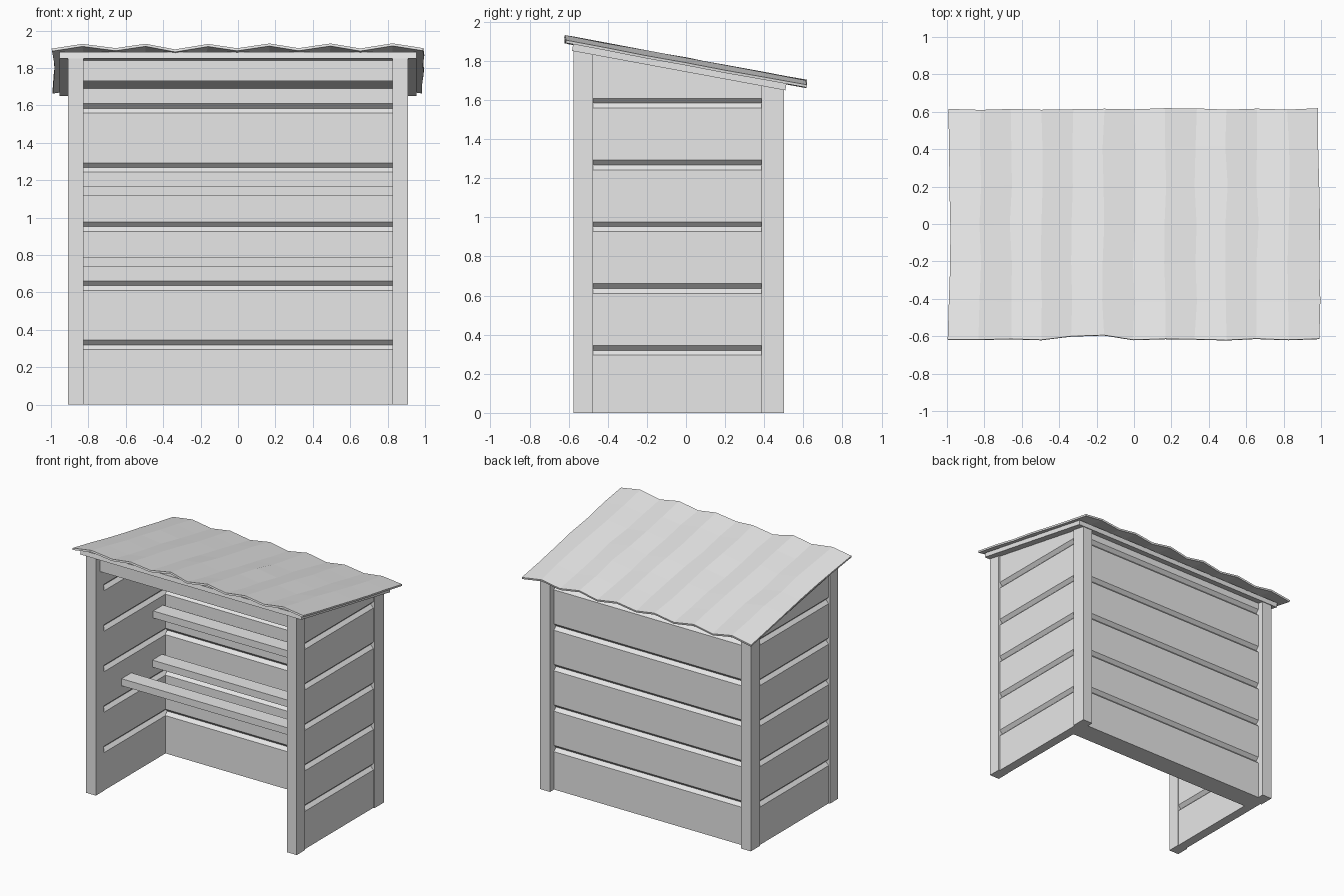
import bpy, bmesh, math, random
from mathutils import Vector

random.seed(4)
if "Cube" in bpy.data.objects:
    bpy.data.objects.remove(bpy.data.objects["Cube"])

SLOPE = -0.185                      # roof fall towards the back
FRONT, BACK = -0.575, 0.5
PITCH, FIRST, CHAMFER = 0.316, 0.32, 0.025

grey = bpy.data.materials.new("plain grey")
grey.use_nodes = True
grey.diffuse_color = (0.8, 0.8, 0.8, 1)
grey.node_tree.nodes["Principled BSDF"].inputs["Base Color"].default_value = (0.8, 0.8, 0.8, 1)


def eaves(y):
    """Height of the underside of the roof deck."""
    return 1.85 + SLOPE * (y - FRONT)


def finish(name, bm, clip=False):
    if clip:                        # trim the top to the roof slope
        geom = bm.verts[:] + bm.edges[:] + bm.faces[:]
        bmesh.ops.bisect_plane(bm, geom=geom, plane_co=(0, FRONT, eaves(FRONT)),
                               plane_no=(0, -SLOPE, 1), clear_outer=True)
        rim = [e for e in bm.edges if e.is_boundary]
        if rim:
            bmesh.ops.holes_fill(bm, edges=rim, sides=0)
    bmesh.ops.recalc_face_normals(bm, faces=bm.faces)
    mesh = bpy.data.meshes.new(name)
    bm.to_mesh(mesh)
    bm.free()
    mesh.materials.append(grey)
    ob = bpy.data.objects.new(name, mesh)
    bpy.context.collection.objects.link(ob)
    return ob


def prism(bm, ring, offset):
    """Extrude a ring of points into a closed solid."""
    face = bm.faces.new([bm.verts.new(p) for p in ring])
    res = bmesh.ops.extrude_face_region(bm, geom=[face])
    moved = [g for g in res["geom"] if isinstance(g, bmesh.types.BMVert)]
    bmesh.ops.translate(bm, verts=moved, vec=offset)
    if not face.is_valid or len(face.link_loops if hasattr(face, "link_loops") else face.loops) == 0:
        return


def box(name, x, y, z, clip=False):
    bm = bmesh.new()
    ring = [(x[0], y[0], z[0]), (x[1], y[0], z[0]), (x[1], y[1], z[0]), (x[0], y[1], z[0])]
    prism(bm, ring, Vector((0, 0, z[1] - z[0])))
    return finish(name, bm, clip)


def plank_wall(name, a, b, start, end, along_x):
    """Stacked planks with bevelled long edges, a..b thick, start..end long."""
    for i in range(6):
        low = 0 if i == 0 else FIRST + PITCH * (i - 1)
        high = 2.0 if i == 5 else FIRST + PITCH * i
        c0 = 0 if i == 0 else CHAMFER
        section = [(a, low + c0), (a + c0, low), (b - c0, low), (b, low + c0),
                   (b, high - CHAMFER), (b - CHAMFER, high),
                   (a + CHAMFER, high), (a, high - CHAMFER)]
        if i == 0:
            section = [(a, low), (b, low)] + section[4:]
        bm = bmesh.new()
        if along_x:
            prism(bm, [(start, t, z) for t, z in section], Vector((end - start, 0, 0)))
        else:
            prism(bm, [(t, start, z) for t, z in section], Vector((0, end - start, 0)))
        finish(f"{name}_plank_{i + 1}", bm, clip=True)


# Corner posts and side walls
for side, s in (("left", 1), ("right", -1)):
    px = sorted((s * 0.825, s * 0.91))
    box(f"front_{side}_post", px, (FRONT, -0.475), (0, 2), True)
    box(f"back_{side}_post", px, (0.385, BACK), (0, 2), True)
    wx = sorted((s * 0.827, s * 0.9))
    plank_wall(f"{side}_wall", wx[0], wx[1], -0.476, 0.386, False)

# Back wall
plank_wall("back_wall", 0.287, 0.45, -0.83, 0.83, True)

# Front beam and inner rails
box("front_beam", (-0.826, 0.826), (-0.525, -0.45), (1.73, 2), True)
for name, y, z in (("upper_back_rail", 0.135, 1.115),
                   ("lower_back_rail", 0.125, 0.735),
                   ("lower_front_rail", -0.255, 0.735)):
    box(name, (-0.83, 0.83), (y, y + 0.12), (z, z + 0.055))

# Flat roof deck
bm = bmesh.new()
y0, y1, t = -0.583, 0.508, 0.034
prism(bm, [(-0.955, y0, eaves(y0)), (-0.955, y1, eaves(y1)),
           (-0.955, y1 + 0.006, eaves(y1) + t), (-0.955, y0 + 0.006, eaves(y0) + t)],
      Vector((1.91, 0, 0)))
finish("roof_deck", bm)

# Wavy roof sheet with slightly uneven edges
COLS, ROWS = 12, 6
bm = bmesh.new()
grid = []
for j in range(ROWS + 1):
    row = []
    for i in range(COLS + 1):
        x = -0.99 + 1.98 * i / COLS
        y = -0.617 + 1.232 * j / ROWS
        if j == 0 and 4 <= i <= 5:
            y += 0.02
        crest = 0.013 if i % 2 else -0.013
        z = 1.918 + SLOPE * (y + 0.62) + crest + random.uniform(-0.002, 0.002)
        row.append(bm.verts.new((x + random.uniform(-0.008, 0.008),
                                 y + random.uniform(-0.005, 0.005), z)))
    grid.append(row)
for j in range(ROWS):
    for i in range(COLS):
        bm.faces.new((grid[j][i], grid[j][i + 1], grid[j + 1][i + 1], grid[j + 1][i]))
sheet = finish("roof_sheet", bm)
solid = sheet.modifiers.new("thickness", "SOLIDIFY")
solid.thickness = 0.014
solid.offset = -1
